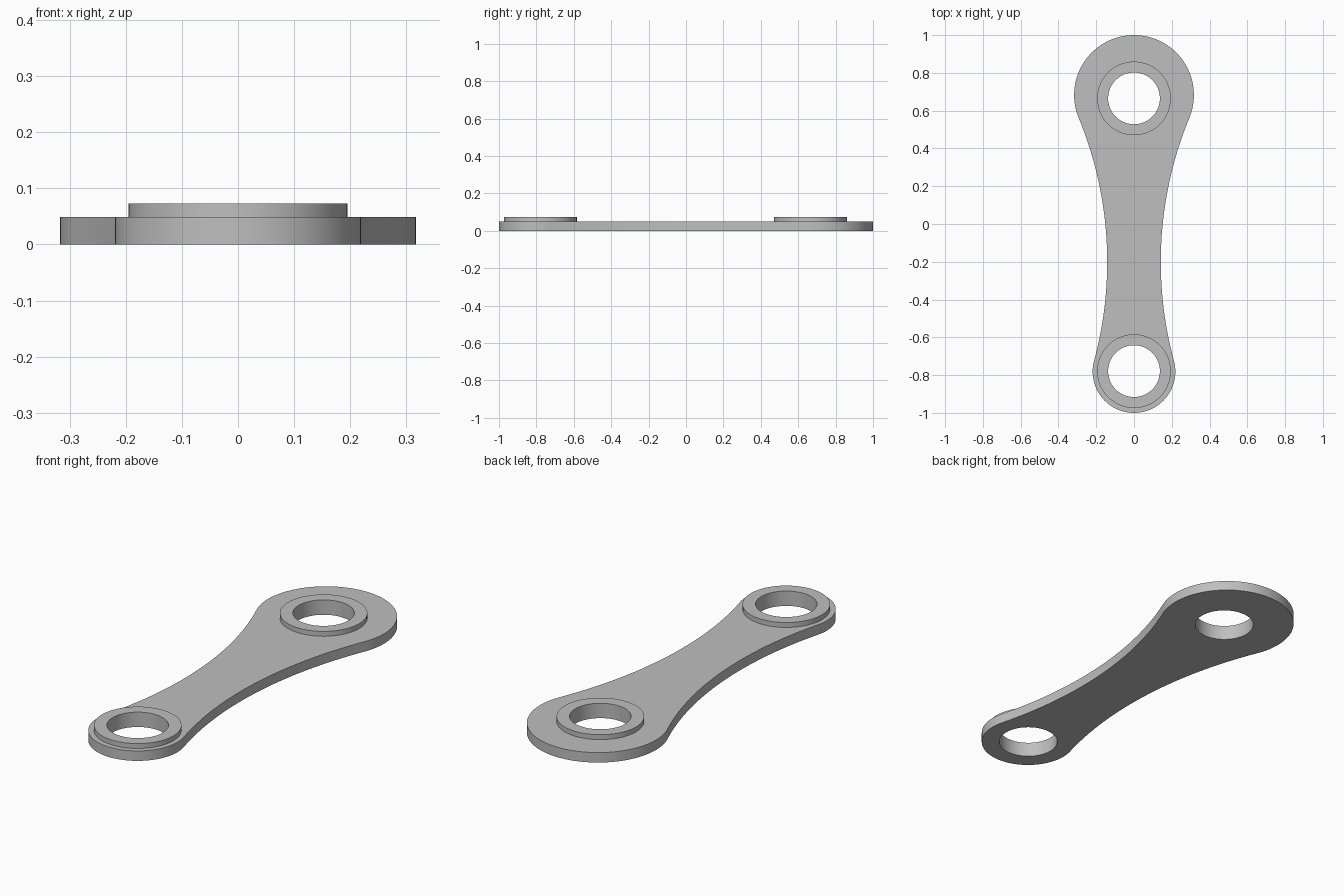
import bpy, bmesh
from math import sqrt, atan2, cos, sin, pi

cube = bpy.data.objects.get("Cube")
if cube:
    bpy.data.objects.remove(cube, do_unlink=True)

PLATE_TOP, BOSS_TOP = 0.049, 0.073
BIG_R, SMALL_R, WAIST_R = 0.317, 0.219, 2.0
BIG_Y, SMALL_Y = 1 - BIG_R, SMALL_R - 1
BOSS_R, HOLE_R = 0.195, 0.137
HOLE_YS = (0.665, -0.779)

steel = bpy.data.materials.new("brushed grey")
steel.use_nodes = True
grey = (0.52, 0.52, 0.52, 1)
steel.diffuse_color = grey
steel.node_tree.nodes["Principled BSDF"].inputs["Base Color"].default_value = grey


def arc(cx, cy, r, start, end, steps):
    angles = [start + (end - start) * i / steps for i in range(steps + 1)]
    return [(cx + r * cos(a), cy + r * sin(a)) for a in angles]


def extrude(name, points, z0, z1):
    bm = bmesh.new()
    face = bm.faces.new([bm.verts.new((x, y, z0)) for x, y in points])
    top = bmesh.ops.extrude_face_region(bm, geom=[face])["geom"]
    bmesh.ops.translate(bm, vec=(0, 0, z1 - z0),
                        verts=[v for v in top if isinstance(v, bmesh.types.BMVert)])
    bmesh.ops.recalc_face_normals(bm, faces=bm.faces)
    mesh = bpy.data.meshes.new(name)
    bm.to_mesh(mesh)
    bm.free()
    mesh.materials.append(steel)
    obj = bpy.data.objects.new(name, mesh)
    bpy.context.collection.objects.link(obj)
    return obj


def combine(target, tool, operation):
    mod = target.modifiers.new(tool.name, "BOOLEAN")
    mod.operation, mod.solver, mod.object = operation, "EXACT", tool
    bpy.context.view_layer.objects.active = target
    bpy.ops.object.modifier_apply(modifier=mod.name)
    bpy.data.objects.remove(tool, do_unlink=True)


# Concave waist arc, tangent to both round ends
span = BIG_Y - SMALL_Y
to_small, to_big = WAIST_R + SMALL_R, WAIST_R + BIG_R
rise = (to_small ** 2 - to_big ** 2 + span ** 2) / (2 * span)
waist_x, waist_y = sqrt(to_small ** 2 - rise ** 2), SMALL_Y + rise
small_a = atan2(waist_y - SMALL_Y, waist_x)
big_a = atan2(waist_y - BIG_Y, waist_x)

# Right half outline from bottom to top, then mirrored
half = arc(0, SMALL_Y, SMALL_R, -pi / 2, small_a, 32)
half += arc(waist_x, waist_y, WAIST_R, pi + small_a, pi + big_a, 32)[1:]
half += arc(0, BIG_Y, BIG_R, big_a, pi / 2, 36)[1:]
outline = half + [(-x, y) for x, y in reversed(half[1:-1])]
link = extrude("link_plate", outline, 0, PLATE_TOP)

# Raised bosses with through holes
for y in HOLE_YS:
    ring = arc(0, y, BOSS_R, 0, 2 * pi, 64)[:-1]
    combine(link, extrude("boss", ring, PLATE_TOP / 2, BOSS_TOP), "UNION")
for y in HOLE_YS:
    bore = arc(0, y, HOLE_R, 0, 2 * pi, 64)[:-1]
    combine(link, extrude("bore", bore, -0.1, 0.2), "DIFFERENCE")

bpy.ops.object.select_all(action="DESELECT")
link.select_set(True)
bpy.context.view_layer.objects.active = link
bpy.ops.object.shade_smooth_by_angle(angle=pi / 6)
